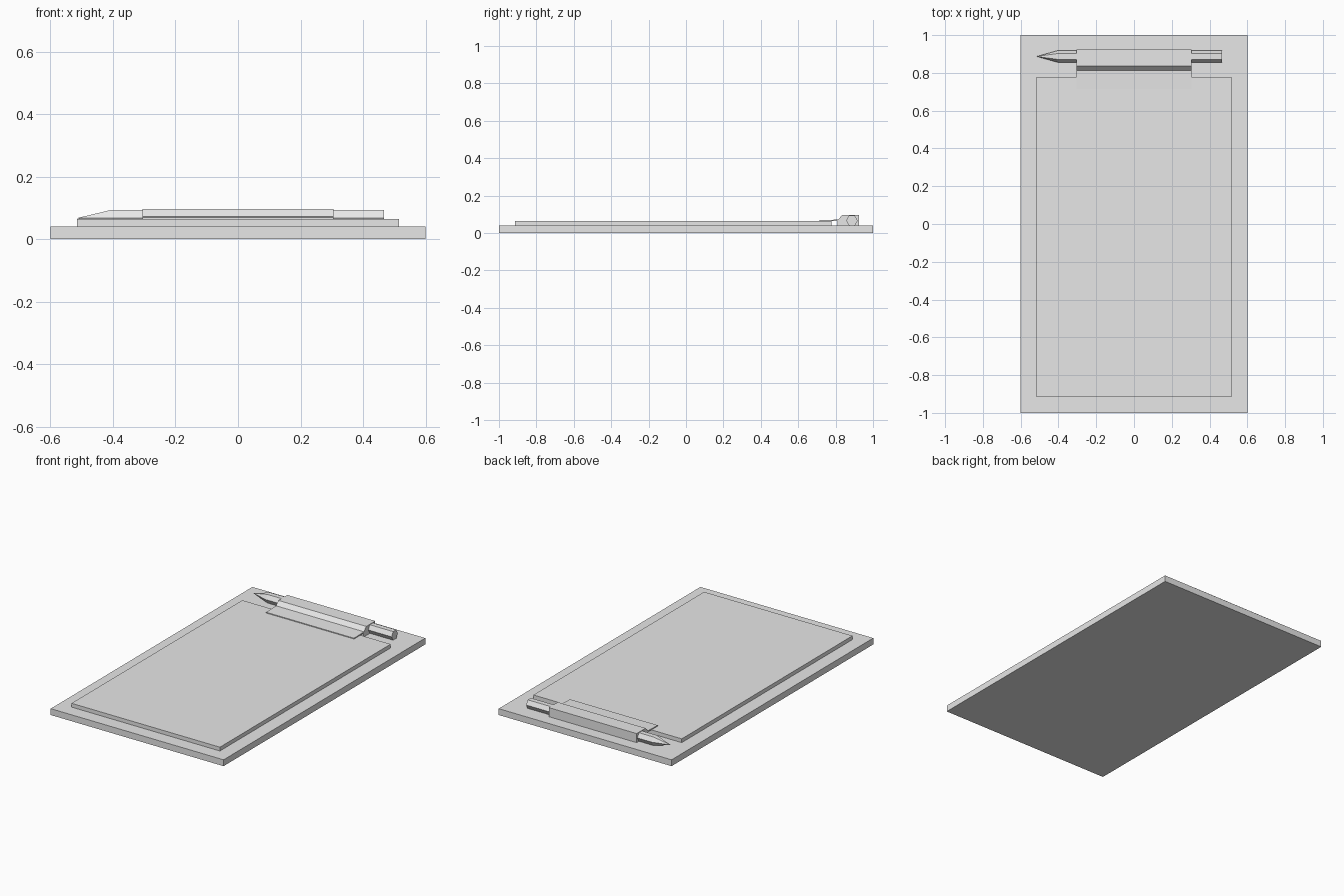
import bpy, bmesh, math
from mathutils import Matrix, Vector

old = bpy.data.objects.get("Cube")
if old:
    bpy.data.objects.remove(old, do_unlink=True)

GREY = (0.8, 0.8, 0.8, 1)
mat = bpy.data.materials.new("light grey")
mat.use_nodes = True
mat.diffuse_color = GREY
mat.node_tree.nodes["Principled BSDF"].inputs["Base Color"].default_value = GREY


def finish(name, bm):
    bmesh.ops.recalc_face_normals(bm, faces=bm.faces)
    mesh = bpy.data.meshes.new(name)
    bm.to_mesh(mesh)
    bm.free()
    mesh.materials.append(mat)
    obj = bpy.data.objects.new(name, mesh)
    bpy.context.collection.objects.link(obj)
    return obj


def box(name, low, high):
    low, high = Vector(low), Vector(high)
    bm = bmesh.new()
    bmesh.ops.create_cube(bm, size=1)
    bmesh.ops.scale(bm, vec=high - low, verts=bm.verts)
    bmesh.ops.translate(bm, vec=(low + high) / 2, verts=bm.verts)
    return finish(name, bm)


def extrude_profile(name, profile, half_width):
    """Extrude a (y, z) outline along x."""
    bm = bmesh.new()
    face = bm.faces.new([bm.verts.new((-half_width, y, z)) for y, z in profile])
    new = bmesh.ops.extrude_face_region(bm, geom=[face])["geom"]
    verts = [v for v in new if isinstance(v, bmesh.types.BMVert)]
    bmesh.ops.translate(bm, vec=(2 * half_width, 0, 0), verts=verts)
    return finish(name, bm)


def hex_section(name, x0, x1, r0, r1, y, z):
    """Six-sided bar or point along x, flat side up."""
    bm = bmesh.new()
    bmesh.ops.create_cone(bm, cap_ends=True, segments=6, radius1=r0,
                          radius2=r1, depth=x1 - x0)
    turn = Matrix.Rotation(math.pi / 2, 4, "Y") @ Matrix.Rotation(math.pi / 6, 4, "Z")
    # put corners at the front and back of the bar
    bmesh.ops.transform(bm, matrix=turn, verts=bm.verts)
    if max(v.co.z for v in bm.verts) > 0.95 * max(r0, r1):
        bmesh.ops.rotate(bm, verts=bm.verts, matrix=Matrix.Rotation(math.pi / 6, 3, "X"))
    bmesh.ops.translate(bm, vec=((x0 + x1) / 2, y, z), verts=bm.verts)
    return finish(name, bm)


# Board and paper stack
box("board", (-0.6, -1, 0), (0.6, 1, 0.04))
box("paper", (-0.515, -0.915, 0.04), (0.515, 0.778, 0.064))

# Clip: raised housing with a sloped front and a thin pressing lip
extrude_profile("clip", [(0.925, 0.04), (0.925, 0.097), (0.836, 0.097),
                         (0.813, 0.072), (0.715, 0.069), (0.715, 0.064),
                         (0.81, 0.064), (0.81, 0.04)], 0.305)

# Pencil held in the clip
PEN_Y, PEN_Z, PEN_R = 0.887, 0.067, 0.031
hex_section("pencil_body", -0.405, 0.467, PEN_R, PEN_R, PEN_Y, PEN_Z)
hex_section("pencil_tip", -0.513, -0.405, 0.001, PEN_R, PEN_Y, PEN_Z)
